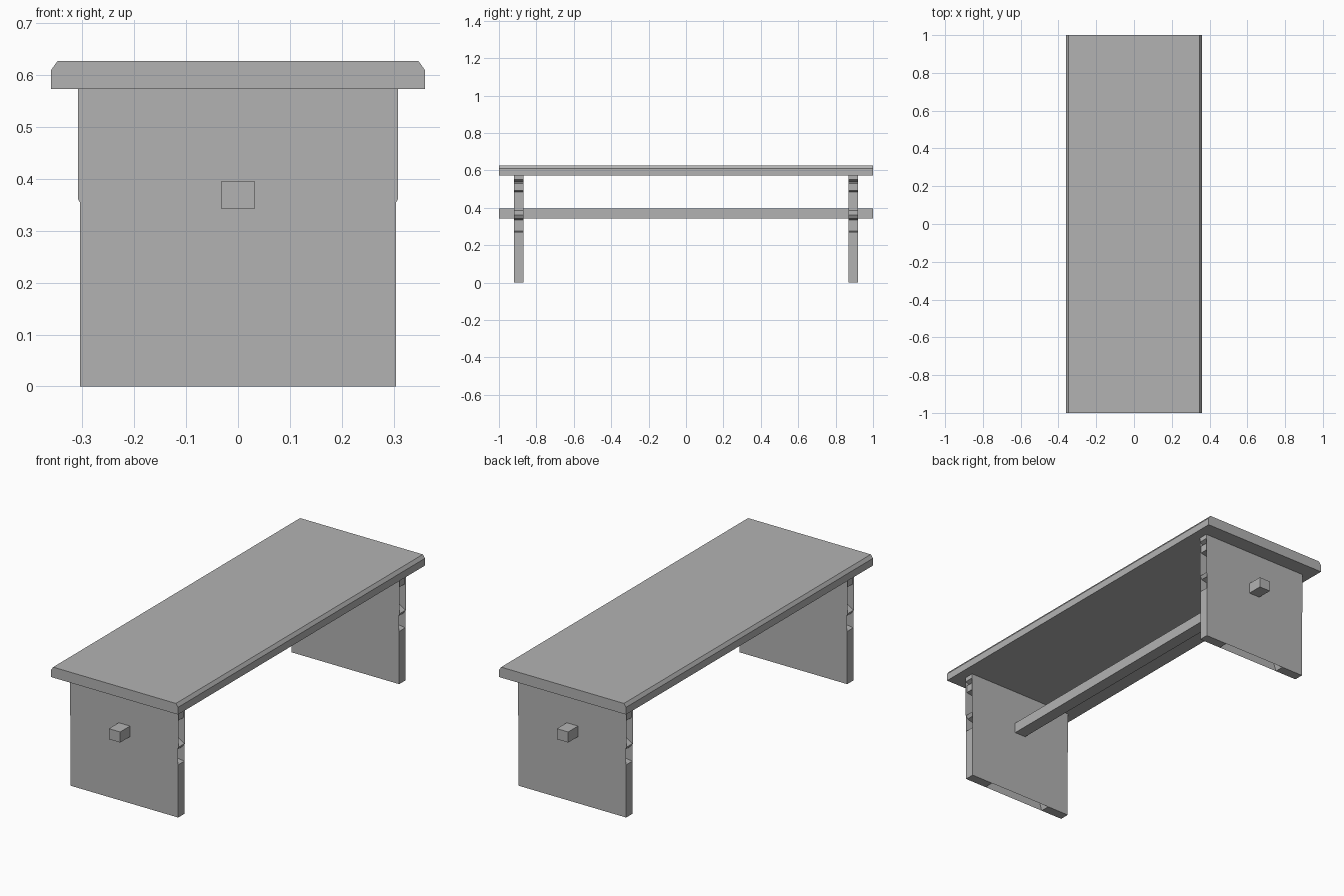
import bpy, bmesh

if "Cube" in bpy.data.objects:
    bpy.data.objects.remove(bpy.data.objects["Cube"])

wood = bpy.data.materials.new("plain grey")
wood.diffuse_color = (0.45, 0.45, 0.45, 1)
wood.use_nodes = True
wood.node_tree.nodes["Principled BSDF"].inputs["Base Color"].default_value = wood.diffuse_color


def finish(name, bm):
    mesh = bpy.data.meshes.new(name)
    bm.to_mesh(mesh)
    bm.free()
    obj = bpy.data.objects.new(name, mesh)
    bpy.context.collection.objects.link(obj)
    mesh.materials.append(wood)
    return obj


def ring(bm, pts, y):
    return [bm.verts.new((x, y, z)) for x, z in pts]


def walls(bm, a, b):
    n = len(a)
    for i in range(n):
        j = (i + 1) % n
        bm.faces.new((a[i], a[j], b[j], b[i]))


def mirrored(right):
    """Close a right-hand outline with its mirror image in x."""
    return right + [(-x, z) for x, z in reversed(right)]


def prism(name, pts, y0, y1):
    bm = bmesh.new()
    a, b = ring(bm, pts, y0), ring(bm, pts, y1)
    walls(bm, a, b)
    bm.faces.new(a)
    bm.faces.new(b)
    bmesh.ops.recalc_face_normals(bm, faces=bm.faces)
    return finish(name, bm)


# Table top with chamfered long edges, and the long stretcher
prism("table_top", mirrored([(0.36, 0.573), (0.36, 0.61), (0.348, 0.627)]), -1, 1)
prism("stretcher", mirrored([(0.032, 0.342), (0.032, 0.396)]), -1, 1)

# Leg panels: flat outer boards with a carved edge recessed between them
board = mirrored([(0.305, 0), (0.305, 0.355), (0.308, 0.36), (0.308, 0.573)])
carved = mirrored([(0.11, 0.08), (0.16, 0.06), (0.18, 0), (0.305, 0),
                   (0.305, 0.27), (0.265, 0.275), (0.265, 0.335),
                   (0.295, 0.343), (0.305, 0.36), (0.265, 0.385),
                   (0.265, 0.485), (0.30, 0.492), (0.30, 0.53),
                   (0.275, 0.538), (0.308, 0.55), (0.308, 0.573)])
for name, s in (("front_leg", -1), ("back_leg", 1)):
    y0, y1 = s * 0.87, s * 0.92
    bm = bmesh.new()
    walls(bm, ring(bm, carved, y0), ring(bm, carved, y1))
    bmesh.ops.recalc_face_normals(bm, faces=bm.faces)
    for y in (y0, y1):
        face = bm.faces.new(ring(bm, board, y))
        face.normal_update()
        if face.normal.y * (abs(y) - 0.895) * s < 0:
            face.normal_flip()
    finish(name, bm)
